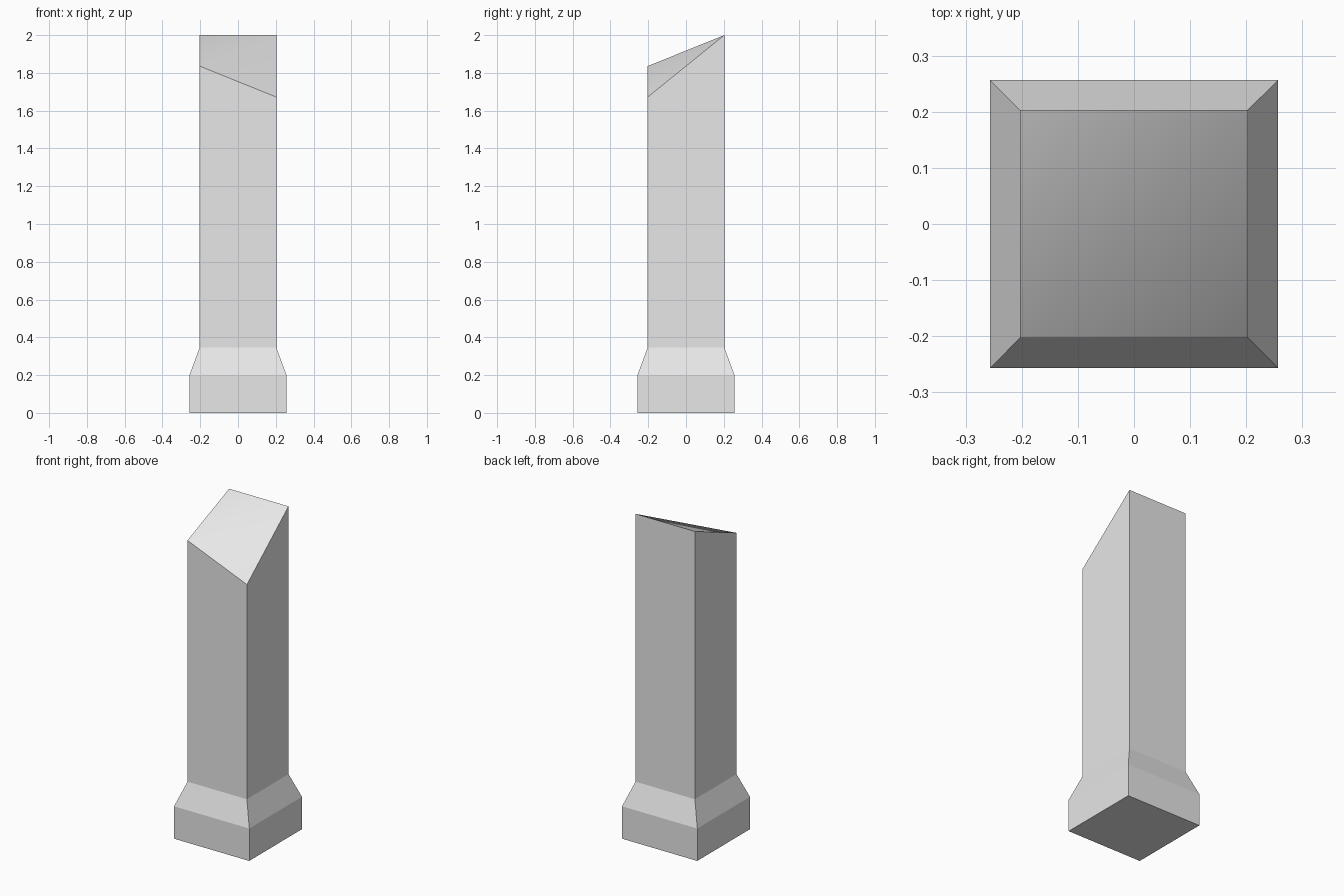
import bpy
import bmesh
import math

cube = bpy.data.objects.get("Cube")
if cube:
    bpy.data.objects.remove(cube, do_unlink=True)

# Single stone colour
stone = bpy.data.materials.new("light_grey_stone")
stone.use_nodes = True
colour = (0.8, 0.8, 0.8, 1.0)
stone.diffuse_color = colour
stone.node_tree.nodes["Principled BSDF"].inputs["Base Color"].default_value = colour

BASE, SHAFT = 0.257, 0.203
CORNERS = [(-1, -1), (1, -1), (1, 1), (-1, 1)]


def ring(bm, half, heights):
    """Square ring of four vertices, one height per corner."""
    return [bm.verts.new((x * half, y * half, z)) for (x, y), z in zip(CORNERS, heights)]


# Profile: plinth, sloping shoulder, then shaft with a slanted cut at the top
bm = bmesh.new()
rings = [
    ring(bm, BASE, [0.0] * 4),
    ring(bm, BASE, [0.2] * 4),
    ring(bm, SHAFT, [0.346] * 4),
    ring(bm, SHAFT, [1.836, 1.672, 2.0, 2.0]),
]
for low, high in zip(rings, rings[1:]):
    for i in range(4):
        j = (i + 1) % 4
        bm.faces.new((low[i], low[j], high[j], high[i]))

# Underside and the gently ridged slanted top
bm.faces.new(reversed(rings[0]))
front_right, front_left, back_left, back_right = rings[-1]
bm.faces.new((front_right, front_left, back_left))
bm.faces.new((front_right, back_left, back_right))
bmesh.ops.recalc_face_normals(bm, faces=bm.faces)

mesh = bpy.data.meshes.new("pillar")
bm.to_mesh(mesh)
bm.free()
mesh.materials.append(stone)
pillar = bpy.data.objects.new("pillar", mesh)
bpy.context.collection.objects.link(pillar)

# Blend only the shallow ridge on top; shoulder and corners stay crisp
for face in mesh.polygons:
    face.use_smooth = face.normal.z > 0.5
for edge in mesh.edges:
    ends = [mesh.vertices[v].co for v in edge.vertices]
    ridge = min(e.z for e in ends) > 1 and math.dist(ends[0].xy, ends[1].xy) > 2.5 * SHAFT
    edge.use_edge_sharp = not ridge
